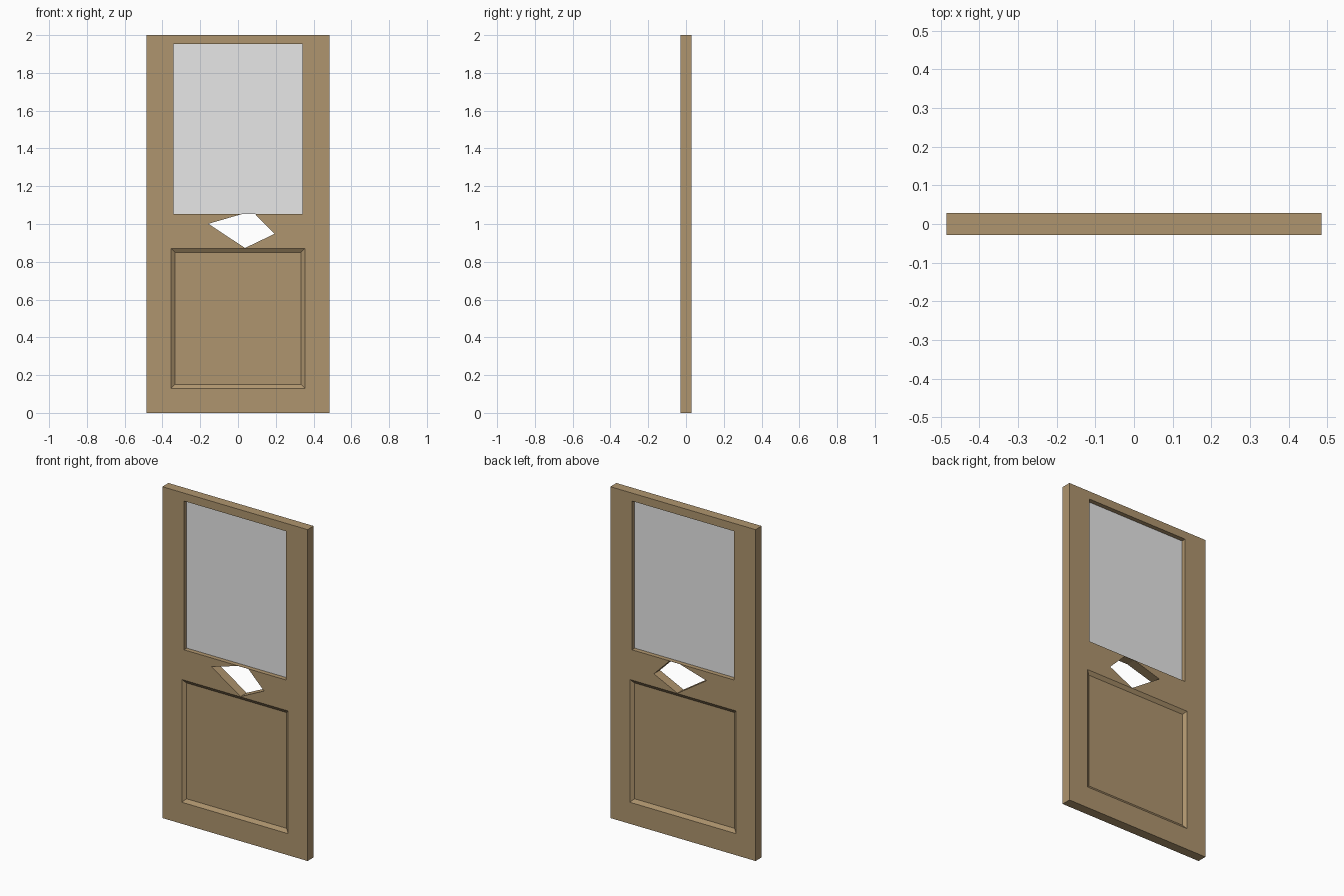
import bpy, bmesh

if "Cube" in bpy.data.objects:
    bpy.data.objects.remove(bpy.data.objects["Cube"])

W, H, T = 0.485, 2.0, 0.029          # half width, height, half thickness
PANEL_DEPTH, PANEL_BEVEL = 0.015, 0.021


def material(name, colour):
    m = bpy.data.materials.new(name)
    m.diffuse_color = (*colour, 1)
    m.use_nodes = True
    m.node_tree.nodes["Principled BSDF"].inputs["Base Color"].default_value = m.diffuse_color
    return m


def loft(name, ring_a, y_a, ring_b, y_b, mat):
    """Solid between two matching x/z outlines at two depths."""
    bm = bmesh.new()
    a = [bm.verts.new((x, y_a, z)) for x, z in ring_a]
    b = [bm.verts.new((x, y_b, z)) for x, z in ring_b]
    bm.faces.new(a)
    bm.faces.new(b[::-1])
    n = len(a)
    for i in range(n):
        j = (i + 1) % n
        bm.faces.new((a[j], a[i], b[i], b[j]))
    bmesh.ops.recalc_face_normals(bm, faces=bm.faces[:])
    me = bpy.data.meshes.new(name)
    bm.to_mesh(me)
    bm.free()
    me.materials.append(mat)
    ob = bpy.data.objects.new(name, me)
    bpy.context.collection.objects.link(ob)
    return ob


def rect(x, z0, z1, inset=0.0):
    return [(-x + inset, z0 + inset), (x - inset, z0 + inset),
            (x - inset, z1 - inset), (-x + inset, z1 - inset)]


wood = material("brown wood", (0.429, 0.300, 0.156))
glass = material("pale grey glass", (0.8, 0.8, 0.8))

# Door slab
door = loft("door_slab", rect(W, 0, H), -T, rect(W, 0, H), T, wood)

# Openings: window and jagged broken hole, both right through
window = rect(0.341, 1.054, 1.952)
hole = [(-0.157, 1.001), (0.037, 0.873), (0.194, 0.948), (0.09, 1.053), (0.022, 1.053)]
cutters = [loft("cutter", ring, -0.1, ring, 0.1, wood) for ring in (window, hole)]

# Recessed lower panel with sloping sides on both faces
for s in (-1, 1):
    outer = rect(0.355, 0.13, 0.871, -PANEL_BEVEL)
    inner = rect(0.355, 0.13, 0.871, PANEL_BEVEL)
    cutters.append(loft("cutter", outer, s * (T + PANEL_DEPTH),
                        inner, s * (T - PANEL_DEPTH), wood))

for c in cutters:
    c.hide_render = True
    mod = door.modifiers.new("cut", 'BOOLEAN')
    mod.operation = 'DIFFERENCE'
    mod.solver = 'EXACT'
    mod.object = c

# Bake the cuts and remove the cutters
bpy.context.view_layer.update()
deps = bpy.context.evaluated_depsgraph_get()
baked = bpy.data.meshes.new_from_object(door.evaluated_get(deps))
door.modifiers.clear()
door.data = baked
for c in cutters:
    bpy.data.objects.remove(c)

# Window pane
loft("window_pane", window, -0.002, window, 0.002, glass)
